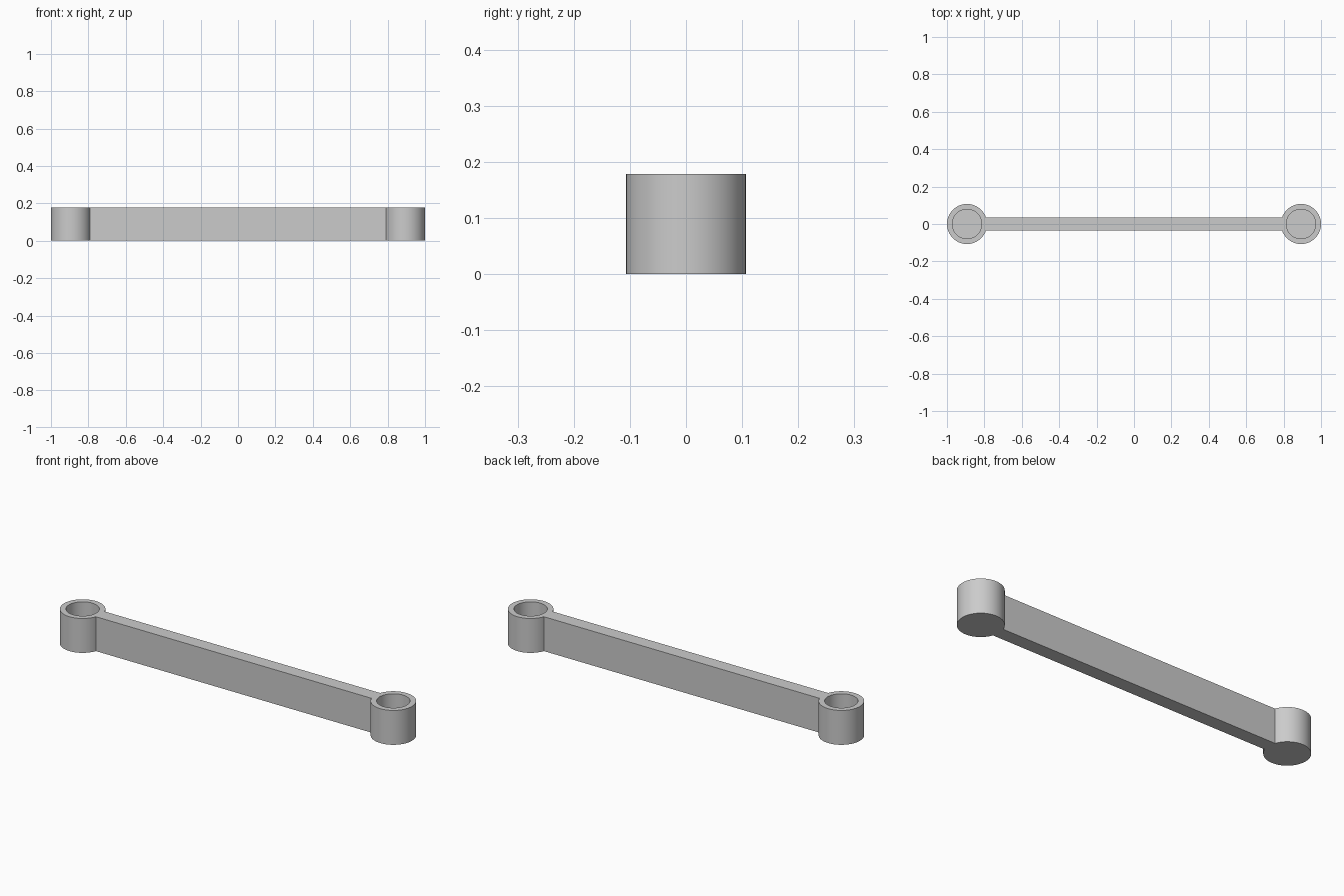
import bpy, bmesh
from math import asin, cos, sin, pi, radians

cube = bpy.data.objects.get("Cube")
if cube:
    bpy.data.objects.remove(cube, do_unlink=True)

UNIT = 1 / 28
EYE_R = 3 * UNIT
HOLE_R = 2.2 * UNIT
BAR_HALF = UNIT
HEIGHT = 5 * UNIT
FLOOR = UNIT
CENTRE = 1 - EYE_R

grey = bpy.data.materials.new("light_grey")
grey.use_nodes = True
colour = (0.6, 0.6, 0.6, 1)
grey.diffuse_color = colour
grey.node_tree.nodes["Principled BSDF"].inputs["Base Color"].default_value = colour


def prism(name, outline, bottom, top):
    """Extrude a flat outline upwards into a closed solid."""
    bm = bmesh.new()
    face = bm.faces.new([bm.verts.new((x, y, bottom)) for x, y in outline])
    grown = bmesh.ops.extrude_face_region(bm, geom=[face], use_keep_orig=True)
    verts = [g for g in grown["geom"] if isinstance(g, bmesh.types.BMVert)]
    bmesh.ops.translate(bm, verts=verts, vec=(0, 0, top - bottom))
    bmesh.ops.recalc_face_normals(bm, faces=bm.faces)
    mesh = bpy.data.meshes.new(name)
    bm.to_mesh(mesh)
    bm.free()
    mesh.materials.append(grey)
    obj = bpy.data.objects.new(name, mesh)
    bpy.context.collection.objects.link(obj)
    return obj


def arc(cx, radius, start, end, steps):
    angles = [start + (end - start) * i / steps for i in range(steps + 1)]
    return [(cx + radius * cos(a), radius * sin(a)) for a in angles]


# Link arm: two round ends joined by a straight bar
gap = asin(BAR_HALF / EYE_R)
right_arc = arc(CENTRE, EYE_R, gap - pi, pi - gap, 64)
left_arc = [(-x, -y) for x, y in right_arc]
arm = prism("link_arm", right_arc + left_arc, 0, HEIGHT)

# Blind socket in each round end
bpy.context.view_layer.objects.active = arm
arm.select_set(True)
for side in (-1, 1):
    cutter = prism("socket_cutter", arc(side * CENTRE, HOLE_R, 0, 2 * pi, 64)[:-1],
                   FLOOR, HEIGHT + UNIT)
    cutter.hide_render = True
    cut = arm.modifiers.new("socket", "BOOLEAN")
    cut.operation = "DIFFERENCE"
    cut.solver = "EXACT"
    cut.object = cutter
    bpy.ops.object.modifier_apply(modifier=cut.name)
    bpy.data.objects.remove(cutter, do_unlink=True)

bpy.ops.object.shade_smooth_by_angle(angle=radians(30))
